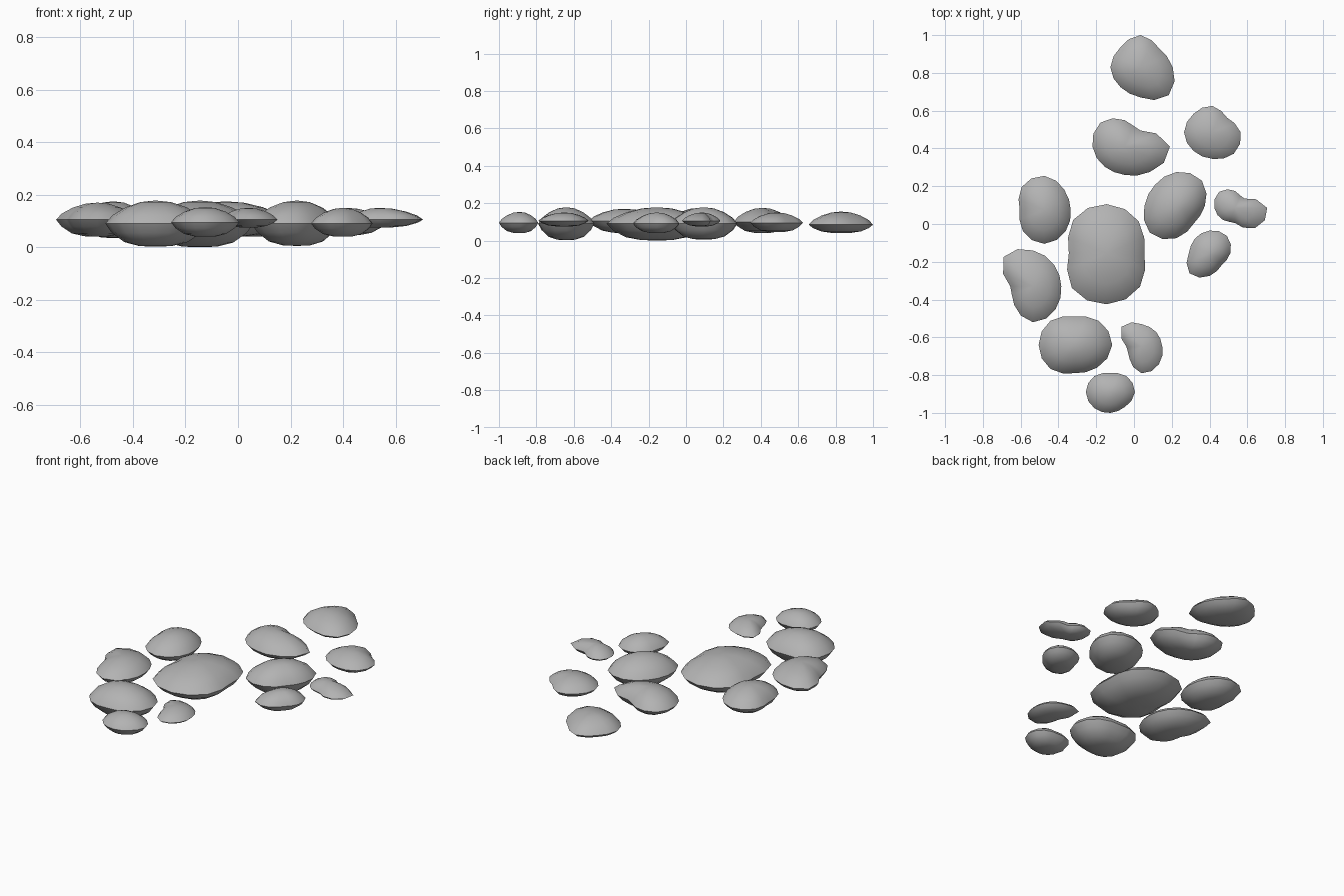
import bpy, bmesh, math

cube = bpy.data.objects.get("Cube")
if cube:
    bpy.data.objects.remove(cube, do_unlink=True)

# One grey for every stone
stone_grey = bpy.data.materials.new("stone_grey")
stone_grey.use_nodes = True
colour = (0.45, 0.45, 0.45, 1)
stone_grey.diffuse_color = colour
stone_grey.node_tree.nodes["Principled BSDF"].inputs["Base Color"].default_value = colour

# Lens section from underside to crown: (outline scale, height relative to rim)
SECTION = [(0.32, -0.97), (0.62, -0.8), (0.87, -0.4), (1, 0),
           (0.86, 0.36), (0.6, 0.7), (0.3, 0.93)]


def smooth_outline(radii):
    """Double the number of spokes with a closed cubic interpolation."""
    result = []
    count = len(radii)
    for i, here in enumerate(radii):
        before, after, beyond = radii[i - 1], radii[(i + 1) % count], radii[(i + 2) % count]
        result += [here, (9 * (here + after) - before - beyond) / 16]
    return result


def add_stone(name, centre, bottom, rim, top, radii):
    """Flat stone; radii are in hundredths, anticlockwise from +x."""
    outline = [r / 100 for r in smooth_outline(radii)]
    count = len(outline)
    bm = bmesh.new()
    rings = []
    for scale, level in SECTION:
        z = rim + level * ((top - rim) if level > 0 else (rim - bottom))
        ring = []
        for i, radius in enumerate(outline):
            angle = math.tau * i / count
            ring.append(bm.verts.new((centre[0] + scale * radius * math.cos(angle),
                                      centre[1] + scale * radius * math.sin(angle), z)))
        rings.append(ring)
    base = bm.verts.new((*centre, bottom))
    crown = bm.verts.new((*centre, top))
    for i in range(count):
        j = (i + 1) % count
        for low, high in zip(rings, rings[1:]):
            bm.faces.new((low[i], low[j], high[j], high[i]))
        bm.faces.new((base, rings[0][j], rings[0][i]))
        bm.faces.new((crown, rings[-1][i], rings[-1][j]))
    mesh = bpy.data.meshes.new(name)
    bm.to_mesh(mesh)
    bm.free()
    mesh.materials.append(stone_grey)
    stone = bpy.data.objects.new(name, mesh)
    bpy.context.collection.objects.link(stone)
    bpy.ops.object.select_all(action='DESELECT')
    stone.select_set(True)
    bpy.context.view_layer.objects.active = stone
    bpy.ops.object.shade_smooth_by_angle(angle=math.radians(50))


# Back stones
add_stone("back_stone", (0.035, 0.83), 0.04, 0.085, 0.155, [17, 14, 17, 15, 16, 15, 16, 21])
add_stone("back_half_round_stone", (-0.05, 0.41), 0.04, 0.1, 0.175, [24, 12, 14, 18, 17, 15, 15, 19])
add_stone("back_left_stone", (0.415, 0.485), 0.045, 0.095, 0.15, [15, 11, 14, 14, 15, 14, 14, 16])

# Middle stones
add_stone("middle_right_stone", (-0.475, 0.075), 0.035, 0.1, 0.175, [14, 15, 18, 17, 13, 16, 18, 16])
add_stone("middle_left_stone", (0.225, 0.095), 0.005, 0.09, 0.178, [15, 19, 18, 16, 17, 20, 17, 13])
add_stone("side_left_chip", (0.535, 0.085), 0.075, 0.105, 0.15, [17, 7, 9, 12, 11, 9, 8, 15])
add_stone("large_centre_stone", (-0.145, -0.155), 0, 0.09, 0.178, [20, 24, 26, 25, 20, 26, 27, 25])
add_stone("small_left_stone", (0.4, -0.155), 0.04, 0.09, 0.15, [11, 13, 12, 11, 11, 15, 12, 9])

# Front stones
add_stone("side_right_stone", (-0.535, -0.33), 0.04, 0.105, 0.17, [15, 16, 19, 22, 12, 14, 19, 17])
add_stone("front_right_stone", (-0.315, -0.64), 0.002, 0.09, 0.178, [20, 18, 15, 18, 19, 18, 15, 17])
add_stone("front_left_chip", (0.04, -0.65), 0.075, 0.105, 0.15, [11, 11, 12, 15, 8, 9, 14, 13])
add_stone("front_stone", (-0.125, -0.89), 0.04, 0.095, 0.153, [13, 12, 10, 12, 13, 12, 11, 11])
